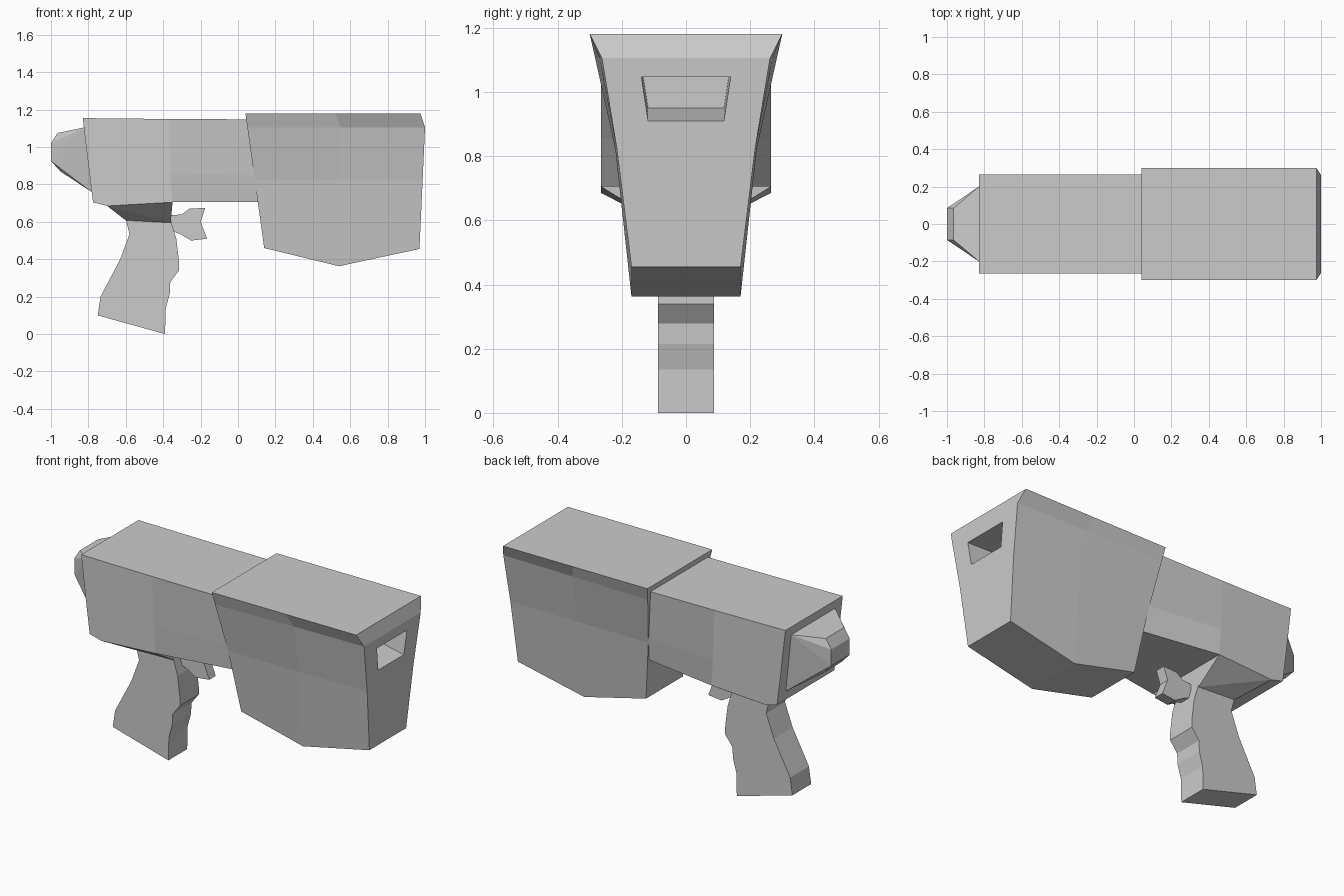
import bpy, bmesh

if "Cube" in bpy.data.objects:
    bpy.data.objects.remove(bpy.data.objects["Cube"])


def finish(name, bm):
    bmesh.ops.recalc_face_normals(bm, faces=bm.faces[:])
    me = bpy.data.meshes.new(name)
    bm.to_mesh(me)
    bm.free()
    ob = bpy.data.objects.new(name, me)
    bpy.context.collection.objects.link(ob)
    return ob


def loft(name, stations):
    """Stations are (x, half width, z) from top to bottom, mirrored across y."""
    bm = bmesh.new()
    grid = [[[bm.verts.new((x, s * y, z)) for s in (1, -1)] for x, y, z in st]
            for st in stations]
    for a, b in zip(grid, grid[1:]):
        for s in (0, 1):
            for k in range(len(a) - 1):
                bm.faces.new((a[k][s], b[k][s], b[k + 1][s], a[k + 1][s]))
        for k in (0, -1):
            bm.faces.new((a[k][0], b[k][0], b[k][1], a[k][1]))
    for end in (grid[0], grid[-1]):
        for p, q in zip(end, end[1:]):
            bm.faces.new((p[0], q[0], q[1], p[1]))
    return finish(name, bm)


def hull(name, pts):
    """Convex solid through points given as (x, half width, z)."""
    bm = bmesh.new()
    vs = [bm.verts.new((x, s * y, z)) for x, y, z in pts for s in (1, -1)]
    bmesh.ops.convex_hull(bm, input=vs)
    return finish(name, bm)


def plate(name, outline, half):
    """Side outline (x, z) extruded across y."""
    bm = bmesh.new()
    f = bm.faces.new([bm.verts.new((x, -half, z)) for x, z in outline])
    ext = bmesh.ops.extrude_face_region(bm, geom=[f])["geom"]
    bmesh.ops.translate(bm, vec=(0, 2 * half, 0),
                        verts=[v for v in ext if isinstance(v, bmesh.types.BMVert)])
    return finish(name, bm)


# rear body, its lower front narrowing into the barrel shroud
loft("body", [
    [(-.83, .265, 1.155), (-.795, .265, .86), (-.775, .265, .705)],
    [(-.70, .265, 1.153), (-.70, .265, .86), (-.70, .265, .685)],
    [(-.37, .265, 1.15), (-.36, .265, .86), (-.35, .265, .705)],
    [(.06, .265, 1.148), (.10, .222, .85), (.12, .19, .705)],
])

# barrel shroud
shroud = loft("barrel_shroud", [
    [(.04, .30, 1.18), (.05, .283, 1.105), (.09, .22, .82), (.14, .17, .46)],
    [(.52, .30, 1.18), (.55, .27, 1.105), (.55, .22, .82), (.54, .17, .363)],
    [(.975, .30, 1.18), (1, .262, 1.105), (.987, .215, .82), (.97, .17, .455)],
])

# muzzle recess, with a floor that rises inwards
cutter = hull("muzzle_cutter", [
    (1.03, .14, 1.047), (1.03, .118, .902),
    (.80, .133, 1.047), (.80, .118, .95),
])
cutter.hide_render = True
cutter.hide_viewport = True
cut = shroud.modifiers.new("muzzle", "BOOLEAN")
cut.operation = "DIFFERENCE"
cut.solver = "EXACT"
cut.object = cutter

# rear cap
hull("rear_cap", [
    (-.822, .205, 1.105), (-.783, .195, .76),
    (-.965, .085, 1.075), (-1, .085, 1.02), (-1, .085, .925), (-.95, .085, .87),
])

# tapered neck between body and grip
hull("grip_neck", [
    (-.70, .265, .685), (-.35, .265, .705),
    (-.60, .087, .608), (-.36, .087, .595),
])

# grip with finger steps
plate("grip", [
    (-.60, .615), (-.58, .535), (-.63, .40), (-.735, .20), (-.75, .10),
    (-.39, 0), (-.387, .135), (-.365, .215), (-.362, .278), (-.315, .34),
    (-.315, .385), (-.33, .51), (-.36, .61),
], .087)

# trigger
plate("trigger", [
    (-.36, .635), (-.30, .64), (-.26, .67), (-.175, .675), (-.20, .60),
    (-.165, .51), (-.25, .50), (-.31, .535), (-.35, .55),
], .03)
